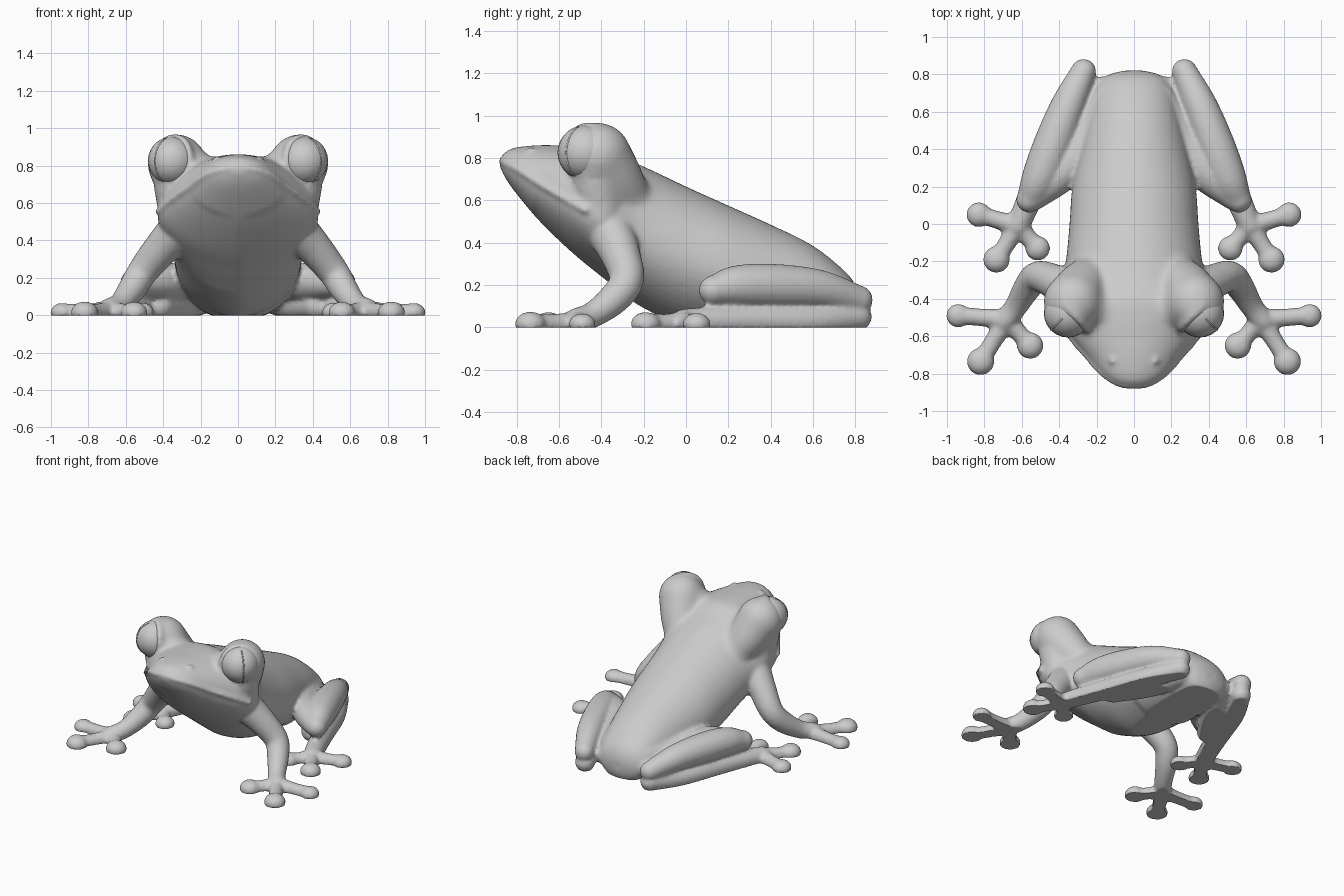
import bpy, bmesh, math
from mathutils import Vector, Matrix

if "Cube" in bpy.data.objects:
    bpy.data.objects.remove(bpy.data.objects["Cube"])


def spline(pts, steps):
    """Catmull-Rom samples through tuples of any length."""
    p = [Vector(q) for q in pts]
    p = [p[0] * 2 - p[1]] + p + [p[-1] * 2 - p[-2]]
    out = []
    for i in range(1, len(p) - 2):
        a, b, c, d = p[i - 1:i + 3]
        for k in range(steps):
            t = k / steps
            out.append(0.5 * (2 * b + (c - a) * t + (2 * a - 5 * b + 4 * c - d) * t * t
                              + (3 * b - a - 3 * c + d) * t ** 3))
    return out + [p[-2]]


def loft(bm, rings):
    loops = [[bm.verts.new(c) for c in r] for r in rings]
    n = len(loops[0])
    for a, b in zip(loops, loops[1:]):
        for i in range(n):
            bm.faces.new((a[i], a[(i + 1) % n], b[(i + 1) % n], b[i]))
    bm.faces.new(loops[0][::-1])
    bm.faces.new(loops[-1])


def ball(bm, c, r, squash=1.0):
    m = Matrix.Translation(c) @ Matrix.Diagonal((r, r, r * squash, 1))
    bmesh.ops.create_uvsphere(bm, u_segments=24, v_segments=14, radius=1, matrix=m)


def tube(bm, pts, side=1):
    """Round limb through (x, y, z, radius) points with ball ends."""
    s = spline([(side * x, y, z, r) for x, y, z, r in pts], 6)
    rings = []
    for i, q in enumerate(s):
        t = (s[min(i + 1, len(s) - 1)] - s[max(i - 1, 0)]).to_3d().normalized()
        u = t.cross(Vector((0, 0, 1))).normalized()
        v = u.cross(t)
        rings.append([q.to_3d() + q[3] * (u * math.cos(a) + v * math.sin(a))
                      for a in (k * math.tau / 18 for k in range(18))])
    loft(bm, rings)
    ball(bm, s[0].to_3d(), s[0][3])
    ball(bm, s[-1].to_3d(), s[-1][3])


def finish(bm, name):
    bmesh.ops.recalc_face_normals(bm, faces=bm.faces)
    me = bpy.data.meshes.new(name)
    bm.to_mesh(me)
    bm.free()
    ob = bpy.data.objects.new(name, me)
    bpy.context.collection.objects.link(ob)
    for o in bpy.context.selected_objects:
        o.select_set(False)
    bpy.context.view_layer.objects.active = ob
    ob.select_set(True)
    return ob


bm = bmesh.new()

# Trunk and head: y, half width, bottom, widest height, top
sections = [
    (-.88, .03, .76, .775, .79), (-.85, .11, .70, .76, .83), (-.80, .175, .63, .735, .85),
    (-.70, .26, .51, .67, .86), (-.60, .345, .41, .61, .86), (-.50, .415, .32, .56, .86),
    (-.40, .43, .24, .53, .85), (-.30, .395, .16, .47, .80), (-.20, .365, .09, .42, .76),
    (0, .345, 0, .33, .665), (.20, .33, -.02, .26, .575), (.40, .29, -.03, .20, .485),
    (.60, .24, -.04, .16, .385), (.75, .19, -.04, .12, .265), (.80, .13, 0, .10, .20),
    (.82, .05, .05, .10, .14)]
rings = []
for y, w, zb, zm, zt in spline(sections, 4):
    ring = []
    for k in range(48):
        c, s = math.cos(k * math.tau / 48), math.sin(k * math.tau / 48)
        keel = 1.3 if s < 0 and -.7 < y < .3 else 1
        x = w * math.copysign(abs(c) ** keel, c)
        ring.append((x, y, zm + s * (zt - zm if s > 0 else zm - zb)))
    rings.append(ring)
loft(bm, rings)

# Upper lip running round the snout
lip = [(.43, -.475, .545), (.345, -.60, .617), (.26, -.70, .677), (.175, -.795, .74),
       (.09, -.853, .77), (0, -.868, .783)]
lip += [(-x, y, z) for x, y, z in lip[-2::-1]]
tube(bm, [(x, y, z + .008, .016) for x, y, z in lip])

eye = Vector((.352, -.477, .825))
gaze = Vector((.72, -.69, .08)).normalized()
across = gaze.cross(Vector((0, 0, 1))).normalized()
over = across.cross(gaze)

for s in (1, -1):
    # Eye socket, blended back into the neck, the cheek and the crown
    socket = (.325, -.415, .81, .158)
    tube(bm, [socket, (.275, -.335, .69, .14), (.22, -.26, .58, .11)], s)
    tube(bm, [socket, (.325, -.42, .67, .125), (.33, -.40, .55, .10)], s)
    tube(bm, [socket, (.22, -.45, .755, .125), (.10, -.48, .72, .10)], s)
    # Eyelid rim
    rim = [eye - .01 * gaze + .128 * (across * math.cos(a) + over * math.sin(a))
           for a in (k * math.tau / 16 for k in range(17))]
    tube(bm, [(*p, .022) for p in rim], s)
    # Nostril
    ball(bm, (s * .115, -.73, .832), .02)
    # Front leg
    tube(bm, [(.31, -.36, .46, .115), (.42, -.31, .345, .095), (.515, -.28, .225, .082),
              (.57, -.34, .135, .075), (.63, -.44, .06, .062), (.69, -.52, .03, .06)], s)
    # Hind leg: thigh, shin, foot
    tube(bm, [(.13, .66, .15, .10), (.25, .46, .165, .10), (.38, .28, .18, .10),
              (.53, .15, .175, .075)], s)
    tube(bm, [(.27, .815, .13, .068), (.355, .63, .18, .092), (.435, .42, .195, .105),
              (.505, .24, .195, .098), (.56, .13, .175, .07)], s)
    tube(bm, [(.27, .81, .05, .068), (.38, .60, .032, .074), (.48, .33, .032, .074),
              (.565, .12, .03, .068), (.62, -.01, .025, .062)], s)
    # Skin of the rump between thigh and foot
    tube(bm, [(.16, .715, .10, .075), (.29, .50, .06, .09), (.42, .28, .05, .075)], s)
    # Toes with round pads: palm, then pad centres and radii
    for palm, pads in (((.68, -.51), ((.94, -.49, .062), (.82, -.735, .072), (.555, -.65, .07))),
                       ((.62, -.01), ((.83, .05, .065), (.735, -.19, .07), (.515, -.13, .065)))):
        for x, y, r in pads:
            tube(bm, [(palm[0], palm[1], .02, .058),
                      ((palm[0] + x) / 2, (palm[1] + y) / 2, .015, .048), (x, y, .015, .048)], s)
            ball(bm, (s * x, y, .015), r + .002, .8)

# Fuse into one skin, soften (more around the eye sockets), flatten on the ground
frog = finish(bm, "body_and_legs")
rm = frog.modifiers.new("fuse", 'REMESH')
rm.mode = 'VOXEL'
rm.voxel_size = .0125
bpy.ops.object.modifier_apply(modifier="fuse")
near_eyes = frog.vertex_groups.new(name="near_eyes")
for v in frog.data.vertices:
    p = Vector((abs(v.co.x), v.co.y, v.co.z))
    d = (p - Vector((.28, -.31, .74))).length
    w = min(1, (.34 - d) / .1, (p.z - .56) / .05, (.04 - (p - eye).dot(gaze)) / .1)
    if w > 0:
        near_eyes.add([v.index], w, 'REPLACE')
for name, count, group in (("soften", 5, ""), ("blend", 35, "near_eyes")):
    sm = frog.modifiers.new(name, 'SMOOTH')
    sm.factor, sm.iterations, sm.vertex_group = .5, count, group
    bpy.ops.object.modifier_apply(modifier=name)
for v in frog.data.vertices:
    v.co.z = max(v.co.z, 0)
bpy.ops.object.shade_smooth_by_angle(angle=math.radians(50))

# Eyeballs, each with a raised slit line facing outwards
for s, name in ((1, "eye_right"), (-1, "eye_left")):
    bm = bmesh.new()
    ball(bm, (s * eye.x, eye.y, eye.z), .13)
    slit = []
    for k in range(9):
        a = math.radians(-64 + 16 * k)
        p = eye + .128 * (gaze * math.cos(a) + over * math.sin(a))
        slit.append((*p, .005))
    tube(bm, slit, s)
    finish(bm, name)
    bpy.ops.object.shade_smooth_by_angle(angle=math.radians(40))
